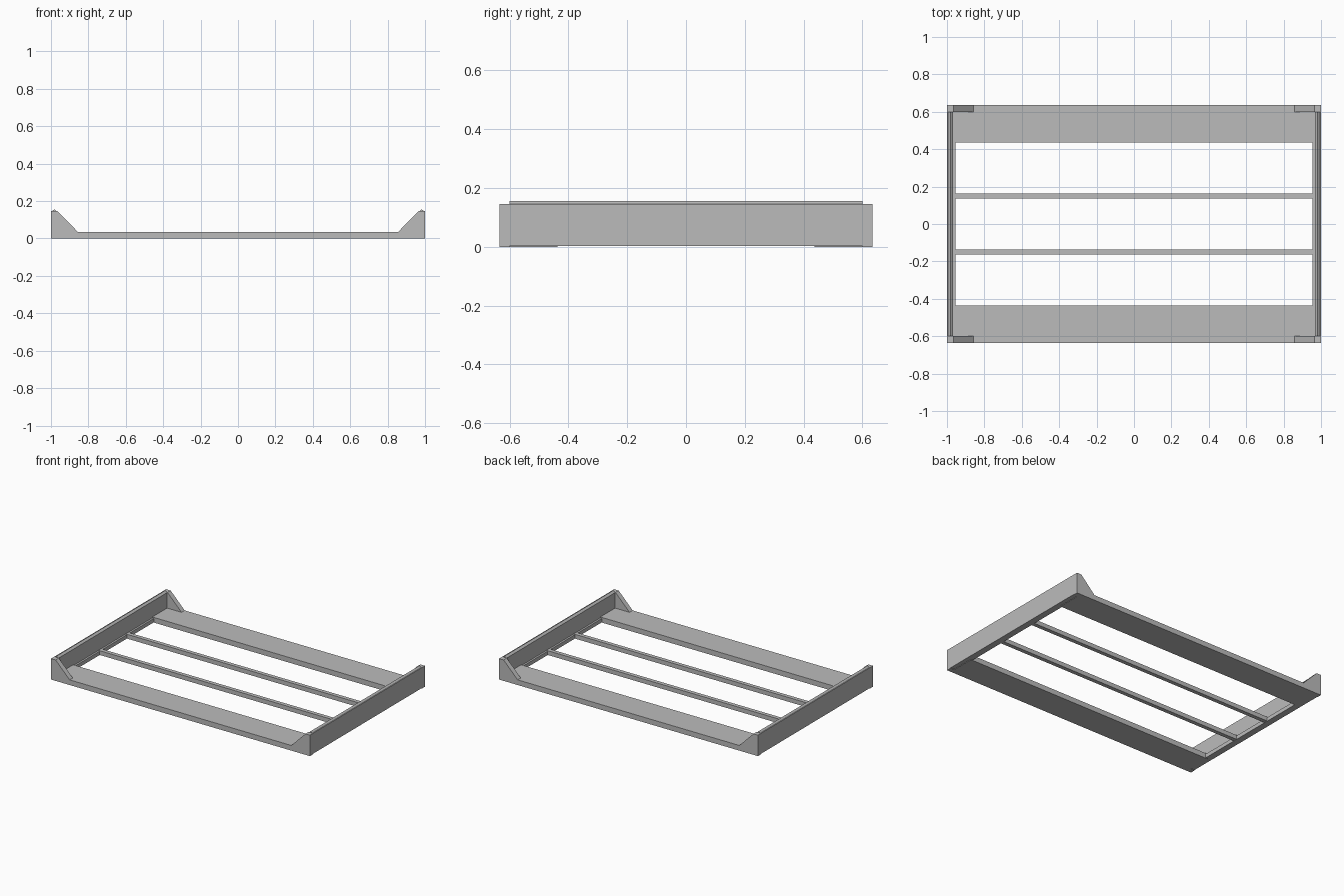
import bpy

cube = bpy.data.objects.get("Cube")
if cube:
    bpy.data.objects.remove(cube)

grey = bpy.data.materials.new("plain_grey")
grey.use_nodes = True
grey.diffuse_color = (0.5, 0.5, 0.5, 1)
grey.node_tree.nodes["Principled BSDF"].inputs["Base Color"].default_value = (0.5, 0.5, 0.5, 1)


def extrude(name, profile, y0, y1):
    """Extrude an x-z profile along y."""
    n = len(profile)
    verts = [(x, y, z) for y in (y0, y1) for x, z in profile]
    faces = [tuple(range(n)), tuple(reversed(range(n, 2 * n)))]
    faces += [(i, i + n, (i + 1) % n + n, (i + 1) % n) for i in range(n)]
    mesh = bpy.data.meshes.new(name)
    mesh.from_pydata(verts, [], faces)
    mesh.materials.append(grey)
    # Consistent outward normals, whichever way the profile runs
    import bmesh
    bm = bmesh.new()
    bm.from_mesh(mesh)
    bmesh.ops.recalc_face_normals(bm, faces=bm.faces)
    bm.to_mesh(mesh)
    bm.free()
    obj = bpy.data.objects.new(name, mesh)
    bpy.context.collection.objects.link(obj)


def box(name, x0, x1, y0, y1, z0, z1):
    extrude(name, [(x0, z0), (x1, z0), (x1, z1), (x0, z1)], y0, y1)


END, INNER = 0.635, 0.60

# Wide boards and narrow slats, front and back
for side, s in (("front", -1), ("back", 1)):
    a, b = sorted((s * 0.437, s * END))
    box(side + "_board", -0.97, 0.97, a, b, 0, 0.036)
    box(side + "_slat", -0.965, 0.965, s * 0.15 - 0.014, s * 0.15 + 0.014, 0.004, 0.034)

for side, s in (("left", 1), ("right", -1)):
    # Side wall with a folded ridge along its top
    wall = [(0.968, 0.003), (1, 0.003), (1, 0.146), (0.994, 0.146),
            (0.982, 0.156), (0.968, 0.144)]
    extrude(side + "_wall", [(s * x, z) for x, z in wall], -INNER, INNER)
    # Low ledge that carries the slat ends
    a, b = sorted((s * 0.955, s * 0.968))
    box(side + "_ledge", a, b, -0.437, 0.437, 0.003, 0.03)
    # Sloping corner brackets closing the wall ends
    bracket = [(0.968, 0), (1, 0), (1, 0.146), (0.965, 0.146), (0.857, 0.036), (0.857, 0.03)]
    for end, t in (("front", -1), ("back", 1)):
        a, b = sorted((t * INNER, t * END))
        extrude(f"{side}_{end}_bracket", [(s * x, z) for x, z in bracket], a, b)
